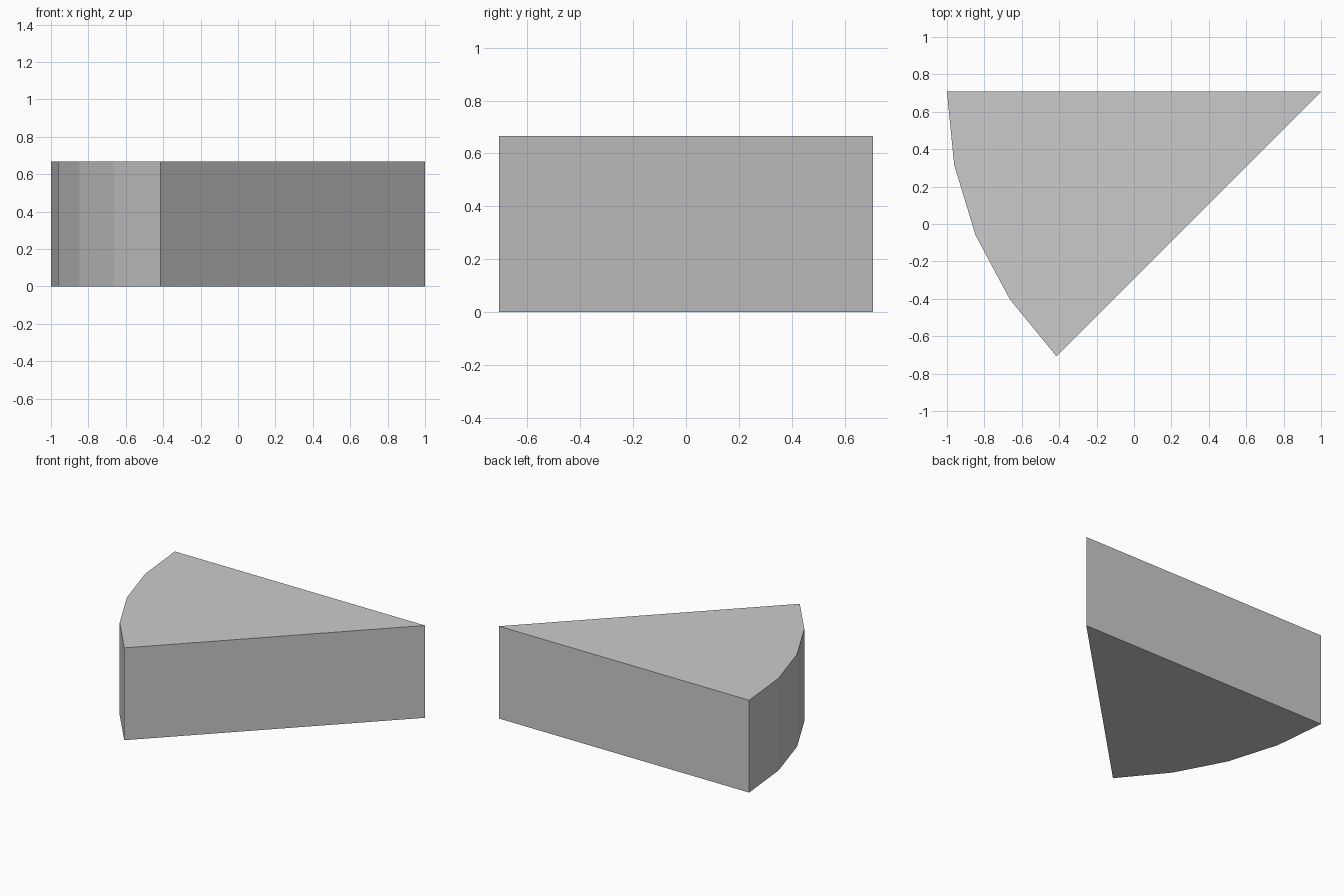
import bpy, bmesh, math

if "Cube" in bpy.data.objects:
    bpy.data.objects.remove(bpy.data.objects["Cube"])

RADIUS, HEIGHT, SEGMENTS = 2.0, 0.667, 4
half = RADIUS * math.sin(math.radians(45)) / 2
apex = (1.0, half)

# Wedge outline: apex plus a faceted 45 degree arc
outline = [apex]
for i in range(SEGMENTS + 1):
    a = math.radians(180 + 45 * i / SEGMENTS)
    outline.append((apex[0] + RADIUS * math.cos(a), apex[1] + RADIUS * math.sin(a)))

# Extrude the outline into a solid block
bm = bmesh.new()
base = bm.faces.new([bm.verts.new((x, y, 0)) for x, y in outline])
top = bmesh.ops.extrude_face_region(bm, geom=[base], use_keep_orig=True)
bmesh.ops.translate(bm, vec=(0, 0, HEIGHT),
                    verts=[g for g in top["geom"] if isinstance(g, bmesh.types.BMVert)])
bmesh.ops.recalc_face_normals(bm, faces=bm.faces[:])

mesh = bpy.data.meshes.new("wedge_block")
bm.to_mesh(mesh)
bm.free()
wedge = bpy.data.objects.new("wedge_block", mesh)
bpy.context.collection.objects.link(wedge)
